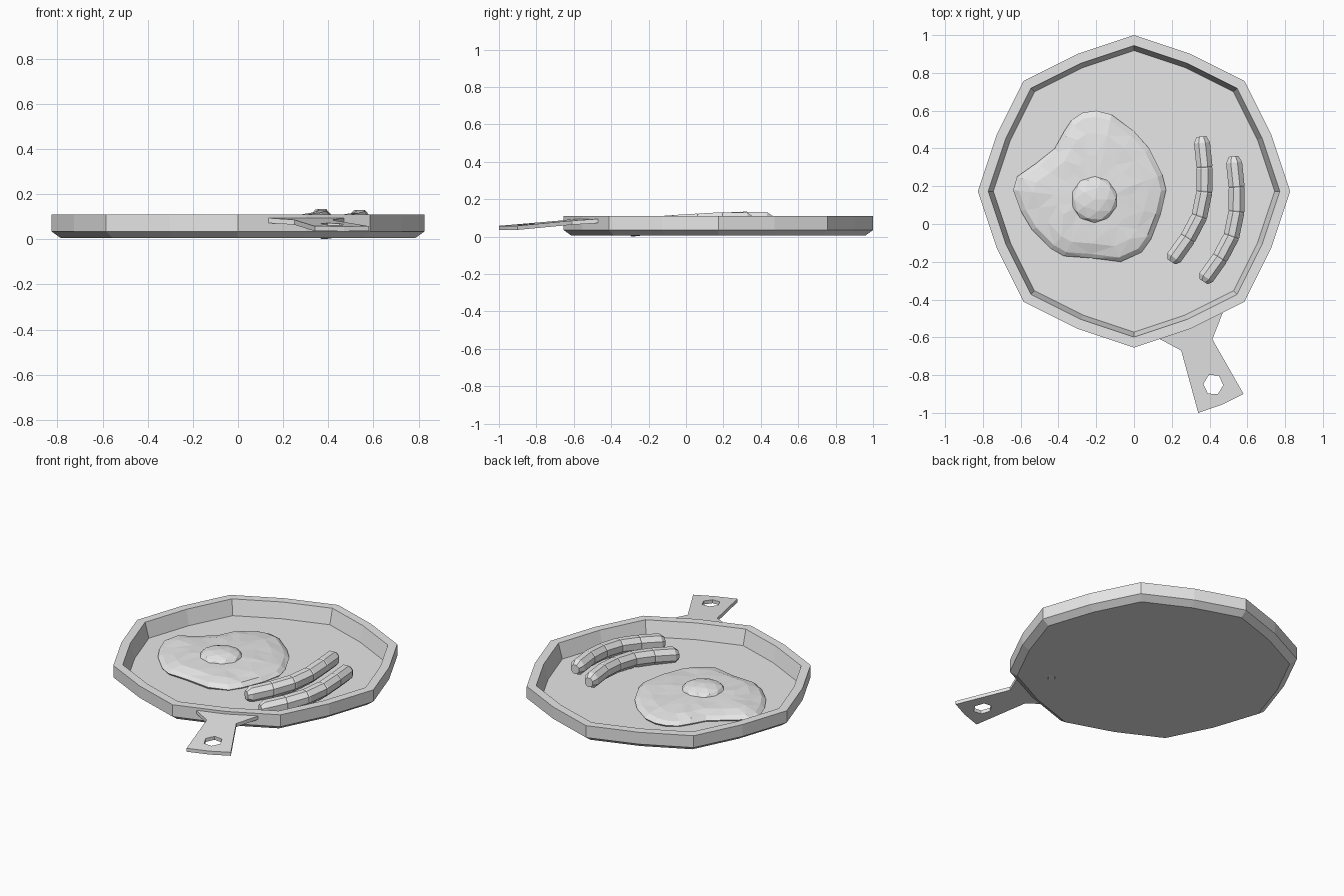
import bpy, bmesh, math, random
from mathutils import Vector

random.seed(4)
if "Cube" in bpy.data.objects:
    bpy.data.objects.remove(bpy.data.objects["Cube"], do_unlink=True)

grey = bpy.data.materials.new("plain grey")
grey.use_nodes = True
grey.diffuse_color = (0.8, 0.8, 0.8, 1)
grey.node_tree.nodes["Principled BSDF"].inputs["Base Color"].default_value = (0.8, 0.8, 0.8, 1)


def finish(name, bm):
    bmesh.ops.recalc_face_normals(bm, faces=bm.faces)
    mesh = bpy.data.meshes.new(name)
    bm.to_mesh(mesh)
    bm.free()
    mesh.materials.append(grey)
    obj = bpy.data.objects.new(name, mesh)
    bpy.context.collection.objects.link(obj)
    return obj


def loft(name, rings, closed=False):
    """Skin equal-length rings of points; cap the ends or join last to first."""
    bm = bmesh.new()
    loops = [[bm.verts.new(p) for p in ring] for ring in rings]
    pairs = list(zip(loops, loops[1:]))
    if closed:
        pairs.append((loops[-1], loops[0]))
    else:
        bm.faces.new(loops[0])
        bm.faces.new(loops[-1])
    for a, b in pairs:
        for i in range(len(a)):
            j = (i + 1) % len(a)
            bm.faces.new((a[i], a[j], b[j], b[i]))
    return finish(name, bm)


# Pan: octagon with slightly pushed-out edge midpoints
PAN_Y = 0.173


def pan_ring(radius, z):
    ring = []
    for i in range(16):
        a = i * math.tau / 16
        r = radius * (0.951 if i % 2 else 1)
        ring.append((r * math.cos(a), PAN_Y + r * math.sin(a), z))
    return ring


loft("pan", [pan_ring(r, z) for r, z in (
    (0.785, 0.005), (0.827, 0.035), (0.827, 0.11), (0.772, 0.11), (0.745, 0.016))])

# Handle: flat tapered plate sloping down, with a hexagonal hanging hole
outline = [(0.12, -0.6), (0.25, -0.67), (0.34, -1.0), (0.47, -0.955),
           (0.58, -0.9), (0.415, -0.61), (0.47, -0.47), (0.295, -0.55)]


def slope(x, y):
    along = (x - 0.295) * 0.38 - (y + 0.535) * 0.925
    return 0.095 - 0.083 * max(0, along)


handle = loft("handle", [[(x, y, slope(x, y) - t) for x, y in outline]
                         for t in (0.022, 0)])
hole = loft("hole_cutter", [[(0.42 + 0.053 * math.cos(a), -0.85 + 0.057 * math.sin(a), z)
                             for a in (math.radians(60 * k - 3) for k in range(6))]
                            for z in (-0.1, 0.2)])
hole.hide_render = True
hole.hide_viewport = True
hole.display_type = 'WIRE'
cut = handle.modifiers.new("hanging hole", 'BOOLEAN')
cut.operation = 'DIFFERENCE'
cut.solver = 'EXACT'
cut.object = hole

# Egg white: uneven outline domed toward the yolk
white = [(-0.27, 0.59), (-0.2, 0.6), (-0.12, 0.58), (0, 0.49), (0.08, 0.4),
         (0.15, 0.26), (0.17, 0.18), (0.14, 0.05), (0.09, -0.08), (0.04, -0.15),
         (-0.07, -0.2), (-0.23, -0.18), (-0.37, -0.17), (-0.44, -0.13),
         (-0.54, -0.03), (-0.6, 0.07), (-0.64, 0.18), (-0.62, 0.25),
         (-0.52, 0.32), (-0.42, 0.4), (-0.37, 0.49), (-0.33, 0.55)]
YOLK = Vector((-0.21, 0.13))
rings = []
for scale, z, jitter in ((0.97, 0.01, 0), (1, 0.025, 0.004), (0.93, 0.046, 0.005),
                         (0.75, 0.059, 0.005), (0.5, 0.067, 0.003), (0.22, 0.07, 0)):
    rings.append([(*(YOLK + (Vector(p) - YOLK) * scale), z + random.uniform(-jitter, jitter))
                  for p in white])
egg = loft("egg_white", rings)
egg.modifiers.new("facets", 'TRIANGULATE')

# Yolk: low faceted dome
bm = bmesh.new()
bmesh.ops.create_icosphere(bm, subdivisions=2, radius=1)
for v in bm.verts:
    v.co = (YOLK.x + v.co.x * 0.125, YOLK.y + v.co.y * 0.125, 0.065 + v.co.z * 0.04)
finish("yolk", bm)

# Sausages: bent eight-sided tubes with shallow creases, rising toward the back
path = [Vector(p) for p in ((0.198, -0.2, 0.05), (0.212, -0.178, 0.051),
                            (0.285, -0.075, 0.062), (0.345, 0.04, 0.072),
                            (0.372, 0.17, 0.08), (0.373, 0.3, 0.087),
                            (0.36, 0.43, 0.085), (0.357, 0.463, 0.083))]


def sausage(name, offset):
    rings = []
    for i, p in enumerate(path):
        tangent = path[min(i + 1, len(path) - 1)] - path[max(i - 1, 0)]
        side = Vector((tangent.y, -tangent.x, 0)).normalized()
        end = i in (0, len(path) - 1)
        # each inner joint gets a narrow crease between two full rings
        steps = [(0, 0.6)] if end else [(-0.007, 1), (0, 0.94), (0.007, 1)]
        if i in (1, len(path) - 2):
            steps = [(0, 1)]
        for shift, size in steps:
            c = p + offset + tangent.normalized() * shift
            rings.append([c + side * (0.046 * size * math.cos(a))
                          + Vector((0, 0, 0.05 * size * math.sin(a)))
                          for a in (math.tau * (k + 0.5) / 8 for k in range(8))])
    return loft(name, rings)


sausage("left_sausage", Vector((0.17, -0.105, -0.003)))
sausage("right_sausage", Vector((0, 0, 0)))
